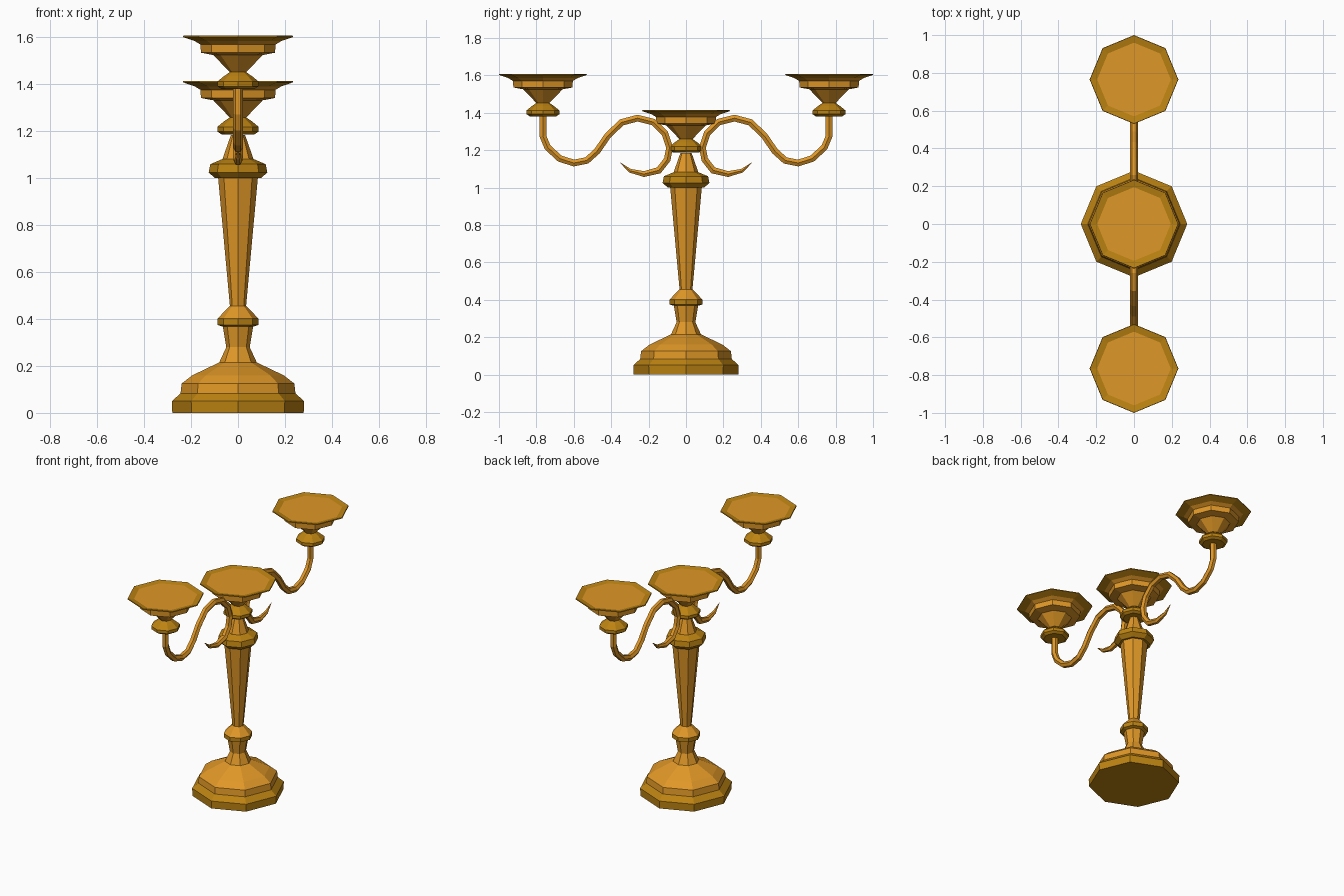
import bpy, bmesh, math
from mathutils import Vector

if "Cube" in bpy.data.objects:
    bpy.data.objects.remove(bpy.data.objects["Cube"])


def material(name, rgb):
    m = bpy.data.materials.new(name)
    m.diffuse_color = (*rgb, 1)
    m.use_nodes = True
    m.node_tree.nodes["Principled BSDF"].inputs["Base Color"].default_value = m.diffuse_color
    return m


gold = material("warm gold", (0.74, 0.31, 0.02))
dark = material("dark gold", (0.50, 0.225, 0.006))


def finish(bm, name):
    bmesh.ops.recalc_face_normals(bm, faces=bm.faces)
    me = bpy.data.meshes.new(name)
    bm.to_mesh(me)
    bm.free()
    me.materials.append(gold)
    me.materials.append(dark)
    ob = bpy.data.objects.new(name, me)
    bpy.context.collection.objects.link(ob)
    return ob


# octagonal turned part; profile rows are (radius, height, is_dark for the face above)
def turned(name, profile, loc=(0, 0, 0), n=8, bottom=0, top=0):
    bm = bmesh.new()
    rings = []
    for r, z, _ in profile:
        rings.append([bm.verts.new((loc[0] + r * math.cos(math.tau * i / n),
                                    loc[1] + r * math.sin(math.tau * i / n),
                                    loc[2] + z)) for i in range(n)])
    for k in range(len(rings) - 1):
        a, b = rings[k], rings[k + 1]
        for i in range(n):
            j = (i + 1) % n
            bm.faces.new((a[i], a[j], b[j], b[i])).material_index = profile[k][2]
    bm.faces.new(rings[0]).material_index = bottom
    bm.faces.new(rings[-1]).material_index = top
    return finish(bm, name)


# stepped base
turned("base", [(.28, 0, 1), (.282, .05, 1), (.245, .083, 0), (.24, .125, 0),
                (.195, .16, 0), (.08, .215, 0), (.05, .28, 0), (.065, .37, 0)], bottom=1)
# lower ring and tapered stem
turned("lower_ring", [(.068, .368, 1), (.087, .375, 1), (.087, .402, 0), (.036, .455, 0)], bottom=1)
turned("stem", [(.034, .45, 0), (.085, 1.005, 0)])
# collar and neck above the stem
turned("collar", [(.098, 1.0, 1), (.125, 1.025, 1), (.118, 1.06, 1), (.066, 1.082, 0),
                  (.03, 1.185, 0)], bottom=1)

# drip cups: knob, funnel and wide rim with a shallow dish
CUP = [(.07, 0, 1), (.088, .012, 1), (.088, .032, 1), (.06, .055, 1), (.035, .072, 0),
       (.105, .145, 0), (.158, .155, 0), (.16, .19, 0), (.185, .205, 1),
       (.235, .222, 1), (.233, .228, 1), (.195, .221, 0)]
turned("centre_cup", CUP, (0, 0, 1.187), bottom=1)
for side, label in ((1, "back"), (-1, "front")):
    turned(label + "_cup", CUP, (0, side * .765, 1.38), bottom=1)

# scrolled arms: tube swept along a path of (y, z, radius)
PATH = [(.353, 1.134, .001), (.30, 1.09, .012), (.225, 1.072, .018), (.145, 1.092, .021),
        (.10, 1.15, .021), (.088, 1.215, .021), (.113, 1.29, .021), (.175, 1.35, .021),
        (.26, 1.371, .021), (.345, 1.348, .021), (.42, 1.275, .021), (.475, 1.195, .021),
        (.53, 1.145, .021), (.60, 1.131, .021), (.675, 1.155, .021), (.74, 1.215, .021),
        (.765, 1.275, .021), (.765, 1.39, .021)]


def arm(name, side, n=6):
    bm = bmesh.new()
    pts = [Vector((0, side * y, z)) for y, z, _ in PATH]
    rings = []
    for k, p in enumerate(pts):
        t = (pts[min(k + 1, len(pts) - 1)] - pts[max(k - 1, 0)]).normalized()
        across = Vector((1, 0, 0))
        normal = t.cross(across)
        rings.append([bm.verts.new(p + PATH[k][2] * (across * math.cos(math.tau * i / n)
                                                     + normal * math.sin(math.tau * i / n)))
                      for i in range(n)])
    for a, b in zip(rings, rings[1:]):
        for i in range(n):
            j = (i + 1) % n
            bm.faces.new((a[i], a[j], b[j], b[i]))
    bm.faces.new(rings[0])
    bm.faces.new(rings[-1])
    return finish(bm, name)


arm("back_arm", 1)
arm("front_arm", -1)
